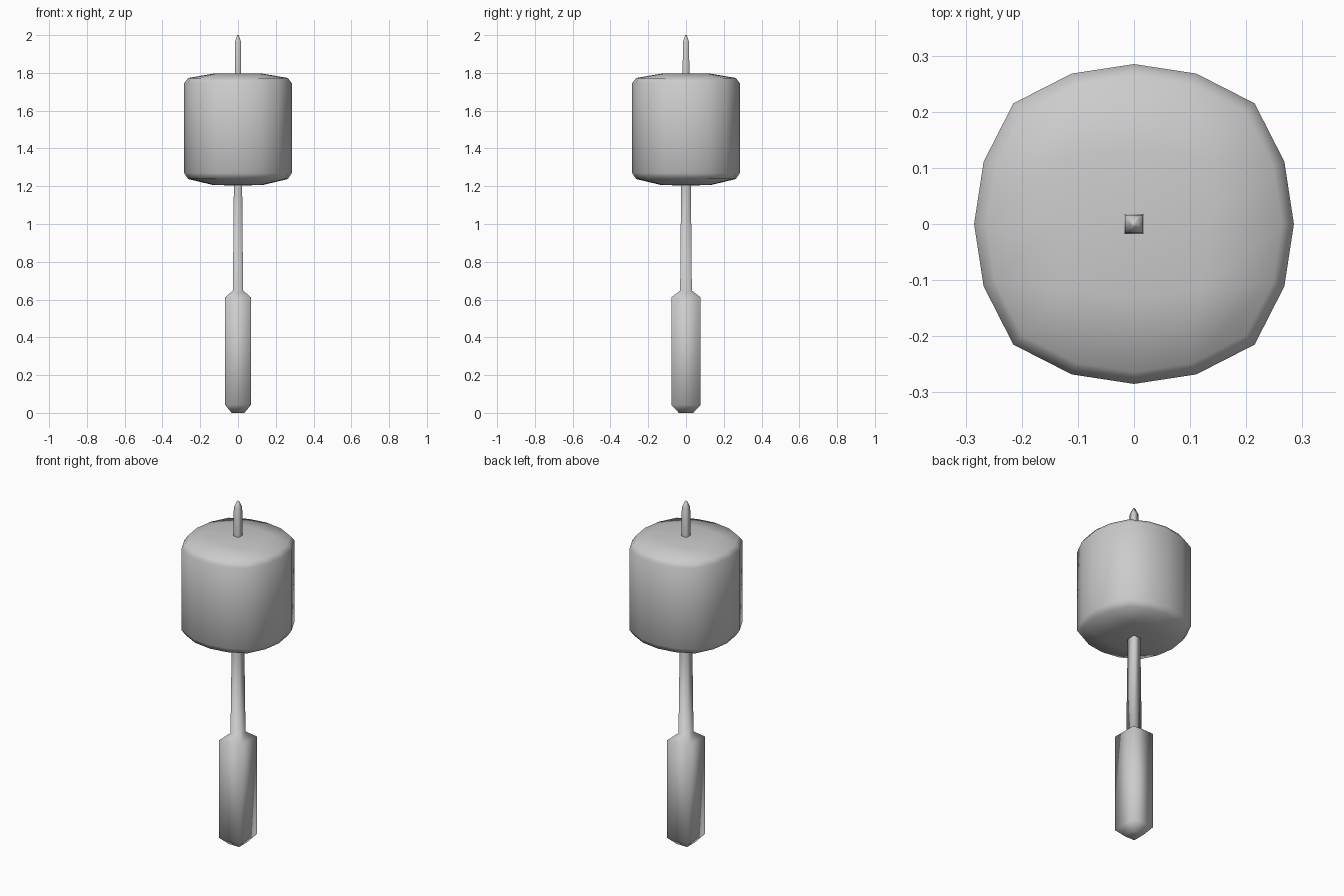
import bpy, bmesh

if "Cube" in bpy.data.objects:
    bpy.data.objects.remove(bpy.data.objects["Cube"])


def finish(bm, name):
    bmesh.ops.recalc_face_normals(bm, faces=bm.faces)
    for f in bm.faces:
        f.smooth = True
    mesh = bpy.data.meshes.new(name)
    bm.to_mesh(mesh)
    bm.free()
    obj = bpy.data.objects.new(name, mesh)
    bpy.context.collection.objects.link(obj)
    return obj


def square_stack(name, rings):
    """Four-sided column through (half_x, half_y, z) rings, capped at both ends."""
    bm = bmesh.new()
    loops = [[bm.verts.new((sx * x, sy * y, z))
              for sx, sy in ((-1, -1), (1, -1), (1, 1), (-1, 1))]
             for x, y, z in rings]
    for a, b in zip(loops, loops[1:]):
        for i in range(4):
            j = (i + 1) % 4
            bm.faces.new((a[i], a[j], b[j], b[i]))
    bm.faces.new(loops[0][::-1])
    bm.faces.new(loops[-1])
    return finish(bm, name)


# Rounded head: a gridded cube remapped to a soft, squarish cylinder
OUTLINE = {(2, 0): (0.285, 0), (2, 1): (0.268, 0.111), (2, 2): (0.215, 0.215),
           (1, 0): (0.13, 0), (1, 1): (0.118, 0.118), (0, 0): (0, 0)}
LEVEL = {-1: 1.27, 0: 1.505, 1: 1.745}
CAP = {-2: (1.204, 1.206, 1.238), 2: (1.798, 1.796, 1.773)}

bm = bmesh.new()
bmesh.ops.create_cube(bm, size=4)
bmesh.ops.subdivide_edges(bm, edges=bm.edges[:], cuts=3, use_grid_fill=True)
for v in bm.verts:
    i, j, k = (round(c) for c in v.co)
    big, small = max(abs(i), abs(j)), min(abs(i), abs(j))
    p, q = OUTLINE[big, small]
    x, y = (p, q) if abs(i) >= abs(j) else (q, p)
    rim = 0.925 if abs(k) == 2 and big == 2 else 1
    z = CAP[k][big] if abs(k) == 2 else LEVEL[k]
    v.co = ((-x if i < 0 else x) * rim, (-y if j < 0 else y) * rim, z)
finish(bm, "rounded_head")

# Handle grip and the thin pointed skewer, one continuous square bar
square_stack("handle_and_skewer", [
    (0.034, 0.038, 0.0), (0.068, 0.077, 0.042), (0.068, 0.077, 0.612),
    (0.027, 0.031, 0.648), (0.022, 0.026, 1.2), (0.017, 0.018, 1.8),
    (0.016, 0.016, 1.965), (0.004, 0.004, 2.0)])
